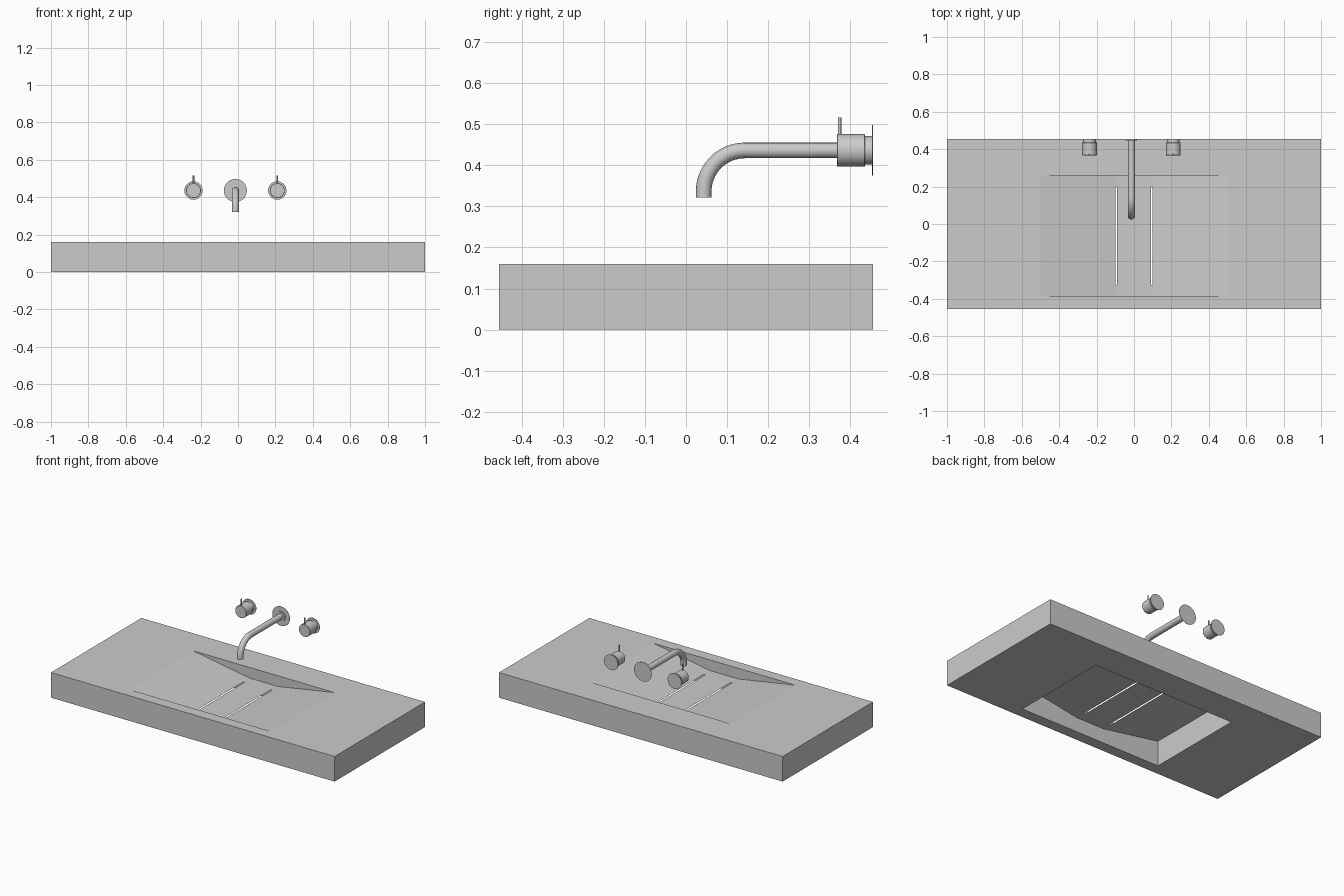
import bpy, bmesh
from math import sin, cos, pi

if "Cube" in bpy.data.objects:
    bpy.data.objects.remove(bpy.data.objects["Cube"])

FX, FZ = -0.014, 0.436          # tap centre line
X0, X1, Y0, Y1 = -0.5, 0.5, -0.385, 0.26   # basin opening
TOP, FLOOR = 0.16, 0.092


def mesh_object(name, bm):
    bmesh.ops.remove_doubles(bm, verts=bm.verts, dist=1e-5)
    mesh = bpy.data.meshes.new(name)
    bm.to_mesh(mesh)
    bm.free()
    ob = bpy.data.objects.new(name, mesh)
    bpy.context.collection.objects.link(ob)
    return ob


def smooth(ob):
    bpy.ops.object.select_all(action='DESELECT')
    ob.select_set(True)
    bpy.context.view_layer.objects.active = ob
    bpy.ops.object.shade_smooth_by_angle(angle=0.6)


def turned(name, x, profile, segs=40):
    """Solid turned about the y axis from (y, radius) pairs, capped at both ends."""
    bm = bmesh.new()
    rings = [[bm.verts.new((x + r * cos(2 * pi * i / segs), y, FZ + r * sin(2 * pi * i / segs)))
              for i in range(segs)] for y, r in profile]
    for a, b in zip(rings, rings[1:]):
        for i in range(segs):
            j = (i + 1) % segs
            bm.faces.new((a[i], a[j], b[j], b[i]))
    bm.faces.new(rings[0])
    bm.faces.new(rings[-1])
    bmesh.ops.recalc_face_normals(bm, faces=bm.faces)
    ob = mesh_object(name, bm)
    smooth(ob)
    return ob


# Slab: rectangular frame with an opening right through it
bm = bmesh.new()


def loop(x0, x1, y0, y1, z):
    return [bm.verts.new((x, y, z)) for x, y in ((x0, y0), (x1, y0), (x1, y1), (x0, y1))]


loops = [loop(-1, 1, -0.455, 0.455, 0), loop(-1, 1, -0.455, 0.455, TOP),
         loop(X0, X1, Y0, Y1, TOP), loop(X0, X1, Y0, Y1, 0)]
for k in range(4):
    a, b = loops[k], loops[(k + 1) % 4]
    for i in range(4):
        j = (i + 1) % 4
        bm.faces.new((a[i], a[j], b[j], b[i]))
bmesh.ops.recalc_face_normals(bm, faces=bm.faces)
mesh_object("counter_slab", bm)

# Basin floor: two slopes and a flat middle, with two drain slots left open
bm = bmesh.new()
xs = [(X0, TOP), (-0.1, FLOOR), (-0.091, FLOOR), (0.091, FLOOR), (0.1, FLOOR), (X1, TOP)]
ys = [Y0, -0.325, 0.2, Y1]
grid = [[bm.verts.new((x, y, z)) for y in ys] for x, z in xs]
for i in range(len(xs) - 1):
    for j in range(len(ys) - 1):
        if i in (1, 3) and j == 1:
            continue
        bm.faces.new((grid[i][j], grid[i + 1][j], grid[i + 1][j + 1], grid[i][j + 1]))
mesh_object("basin_floor", bm)

# Spout: straight pipe with a quarter bend down
R, YE = 0.1, 0.043
path = [(0.453, FZ)]
path += [(YE + R - R * sin(a), FZ - R + R * cos(a)) for a in [pi / 2 * i / 16 for i in range(17)]]
path.append((YE, 0.322))
curve = bpy.data.curves.new("spout", 'CURVE')
curve.dimensions = '3D'
curve.bevel_depth = 0.019
curve.bevel_resolution = 6
curve.use_fill_caps = True
spline = curve.splines.new('POLY')
spline.points.add(len(path) - 1)
for p, (y, z) in zip(spline.points, path):
    p.co = (FX, y, z, 1)
spout = bpy.data.objects.new("spout", curve)
bpy.context.collection.objects.link(spout)
bpy.ops.object.select_all(action='DESELECT')
spout.select_set(True)
bpy.context.view_layer.objects.active = spout
bpy.ops.object.convert(target='MESH')
smooth(bpy.context.view_layer.objects.active)

# Spout wall plate and collar
turned("spout_wall_plate", FX, [(0.447, 0.031), (0.453, 0.031), (0.453, 0.0615), (0.455, 0.0615)])

# Handles: stepped knob, wall plate and upright lever on each side
for side, s in (("left", -1), ("right", 1)):
    x = FX + s * 0.224
    turned(side + "_handle_knob", x,
           [(0.367, 0.038), (0.369, 0.0395), (0.434, 0.0395), (0.436, 0.038),
            (0.436, 0.0345), (0.453, 0.0345), (0.453, 0.049), (0.455, 0.049)])
    bpy.ops.mesh.primitive_cylinder_add(vertices=16, radius=0.0042, depth=0.056,
                                        location=(x, 0.3735, 0.488))
    lever = bpy.context.object
    lever.name = side + "_handle_lever"
    smooth(lever)
